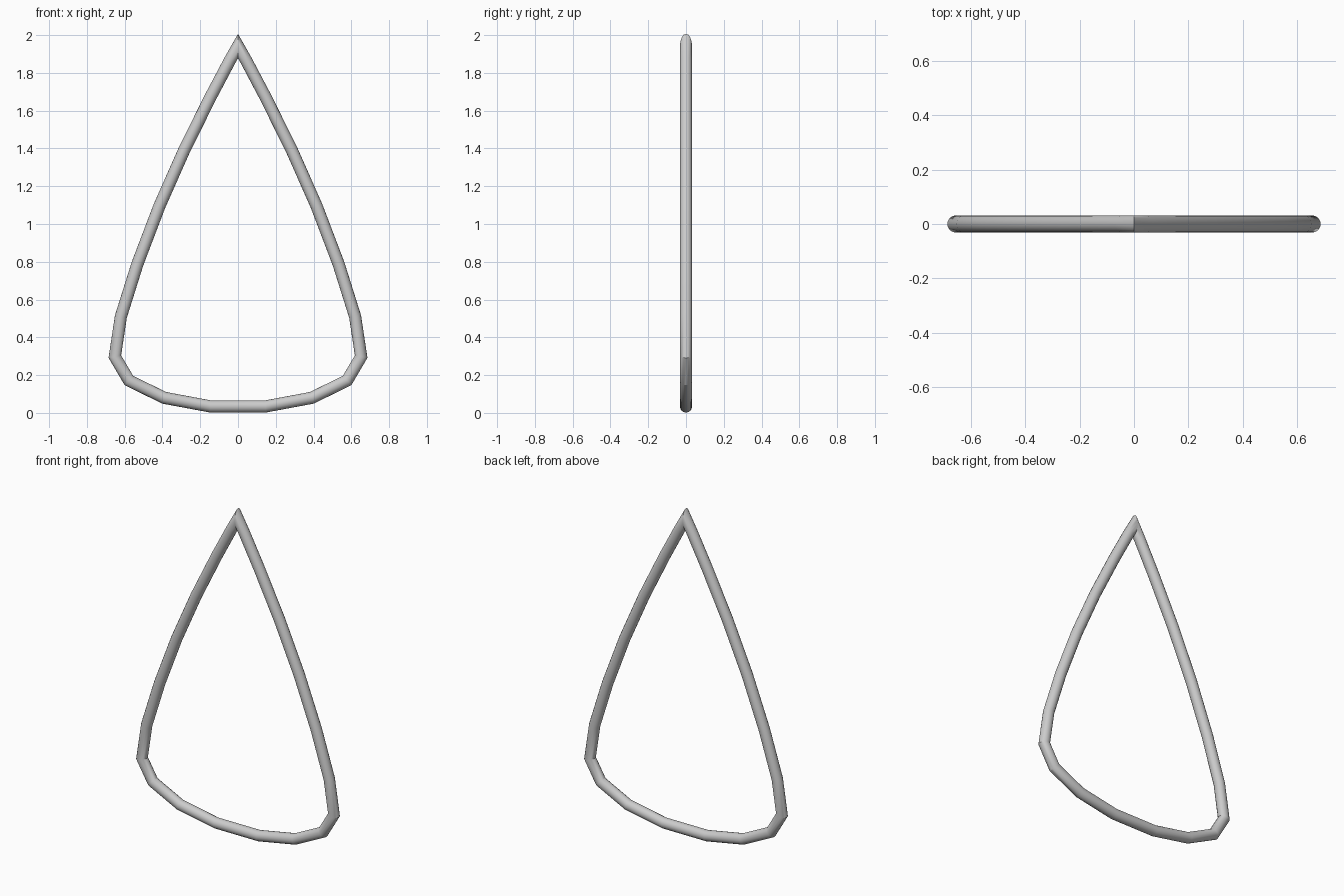
import bpy, bmesh, math
from mathutils import Vector

cube = bpy.data.objects.get("Cube")
if cube:
    bpy.data.objects.remove(cube, do_unlink=True)

RADIUS = 0.032
SIDES = 16

# Grey metal
metal = bpy.data.materials.new("light_grey")
metal.use_nodes = True
metal.diffuse_color = (0.6, 0.6, 0.6, 1)
metal.node_tree.nodes["Principled BSDF"].inputs["Base Color"].default_value = metal.diffuse_color

# Teardrop centre line: tip, then down the left side, mirrored back up
half = [(0.042, 1.868), (0.144, 1.675), (0.283, 1.395), (0.416, 1.095),
        (0.532, 0.79), (0.62, 0.51), (0.652, 0.298), (0.578, 0.172),
        (0.392, 0.08), (0.145, 0.034)]
path = [(0, 1.942)] + half + [(-x, z) for x, z in reversed(half)]
path = [Vector((x, 0, z)) for x, z in path]

# Sweep a round section along the closed path with mitred corners
bm = bmesh.new()
depth = Vector((0, 1, 0))
rings = []
for i, p in enumerate(path):
    before = (p - path[i - 1]).normalized()
    after = (path[(i + 1) % len(path)] - p).normalized()
    across = depth.cross((before + after).normalized())
    stretch = 1 / across.dot(depth.cross(after))
    ring = []
    for k in range(SIDES):
        a = math.tau * k / SIDES
        offset = across * (math.cos(a) * stretch) + depth * math.sin(a)
        ring.append(bm.verts.new(p + offset * RADIUS))
    rings.append(ring)
for i, ring in enumerate(rings):
    prev = rings[i - 1]
    for k in range(SIDES):
        bm.faces.new((prev[k - 1], prev[k], ring[k], ring[k - 1]))
bmesh.ops.recalc_face_normals(bm, faces=bm.faces)

mesh = bpy.data.meshes.new("teardrop_ring")
bm.to_mesh(mesh)
bm.free()
mesh.materials.append(metal)
ring_object = bpy.data.objects.new("teardrop_ring", mesh)
bpy.context.collection.objects.link(ring_object)

# Smooth around the tube, crisp at the sharp corners
bpy.ops.object.select_all(action='DESELECT')
ring_object.select_set(True)
bpy.context.view_layer.objects.active = ring_object
bpy.ops.object.shade_smooth_by_angle(angle=math.radians(30))
